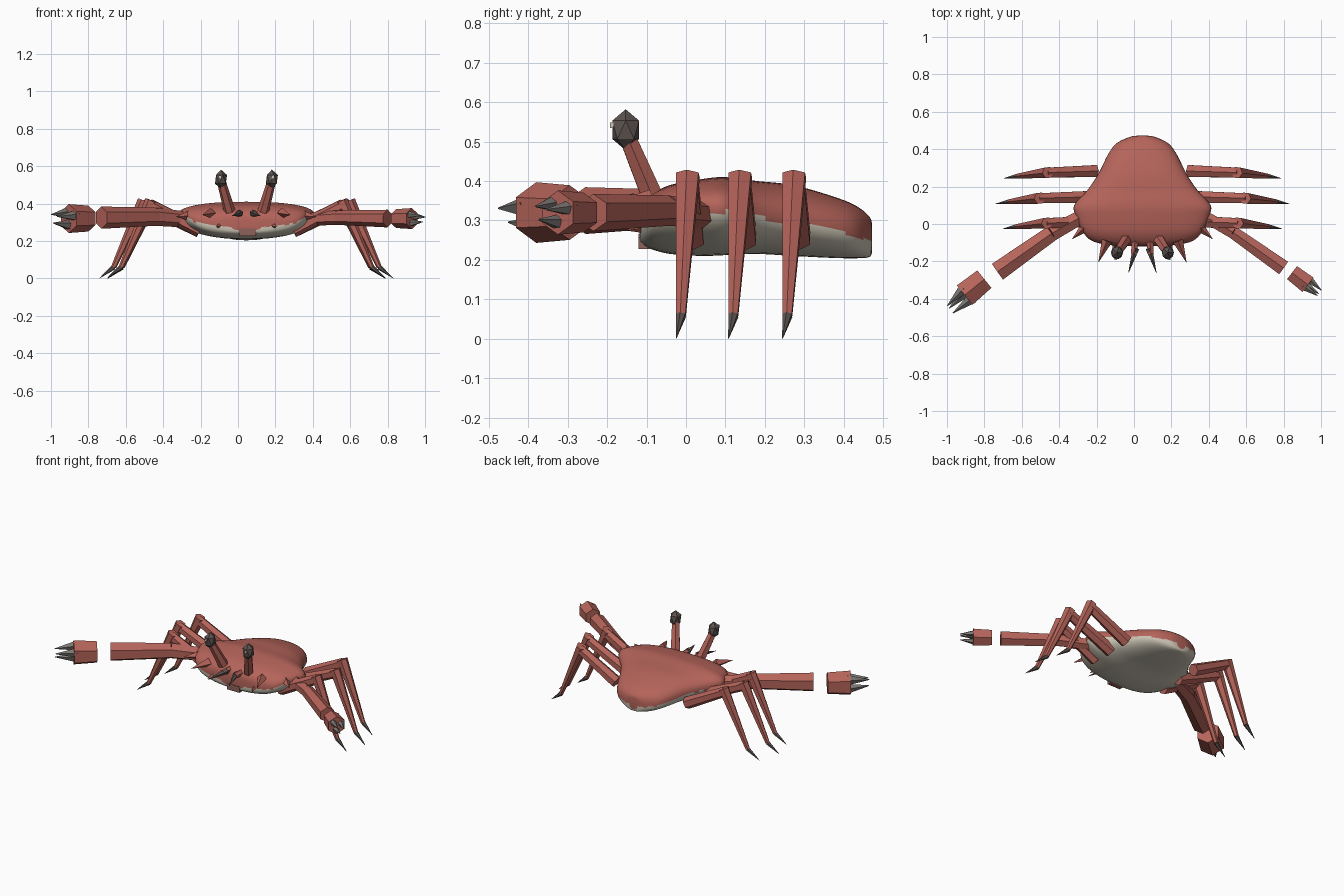
import bpy, bmesh, math, random
from mathutils import Vector, Matrix

random.seed(4)
if "Cube" in bpy.data.objects:
    bpy.data.objects.remove(bpy.data.objects["Cube"])

CX = 0.045  # centre line of the body


def material(name, rgb):
    m = bpy.data.materials.new(name)
    m.use_nodes = True
    m.diffuse_color = (*rgb, 1)
    m.node_tree.nodes["Principled BSDF"].inputs["Base Color"].default_value = (*rgb, 1)
    return m


RED = material("shell red", (0.46, 0.127, 0.102))
CREAM = material("belly cream", (0.60, 0.56, 0.46))
DARK = material("dark tip", (0.105, 0.085, 0.078))
GREY = material("claw grey", (0.20, 0.185, 0.175))
MOUTH = material("mouth brown", (0.27, 0.12, 0.10))


def finish(bm, name, *mats):
    bmesh.ops.recalc_face_normals(bm, faces=bm.faces)
    me = bpy.data.meshes.new(name)
    bm.to_mesh(me)
    bm.free()
    for m in mats:
        me.materials.append(m)
    ob = bpy.data.objects.new(name, me)
    bpy.context.collection.objects.link(ob)
    return ob


def prism(name, a, b, r0, r1, mat, sides=6, twist=0.0):
    """Tapered straight prism from point a to point b."""
    a, b = Vector(a), Vector(b)
    d = b - a
    bm = bmesh.new()
    mx = (Matrix.Translation((a + b) / 2) @ d.to_track_quat('Z', 'Y').to_matrix().to_4x4()
          @ Matrix.Rotation(twist, 4, 'Z'))
    bmesh.ops.create_cone(bm, cap_ends=True, segments=sides, radius1=r0, radius2=r1,
                          depth=d.length, matrix=mx)
    return finish(bm, name, mat)


def box(name, centre, size, mat):
    bm = bmesh.new()
    bmesh.ops.create_cube(bm, size=1,
                          matrix=Matrix.Translation(centre) @ Matrix.Diagonal((*size, 1)))
    return finish(bm, name, mat)


# Body: lofted sections of y, half width, bottom, waist, top
ROWS = [(-0.118, 0.08, 0.255, 0.275, 0.31), (-0.112, 0.18, 0.242, 0.285, 0.34),
        (-0.09, 0.27, 0.228, 0.305, 0.365), (-0.04, 0.32, 0.215, 0.33, 0.39),
        (0.04, 0.355, 0.21, 0.335, 0.405), (0.10, 0.365, 0.212, 0.33, 0.41),
        (0.18, 0.295, 0.215, 0.315, 0.40), (0.27, 0.235, 0.21, 0.30, 0.39),
        (0.37, 0.185, 0.205, 0.28, 0.362), (0.43, 0.14, 0.204, 0.265, 0.338),
        (0.465, 0.07, 0.207, 0.25, 0.31), (0.472, 0.03, 0.22, 0.25, 0.29)]


def spline(i, t):
    p = [Vector(ROWS[min(max(i + k, 0), len(ROWS) - 1)]) for k in (-1, 0, 1, 2)]
    return 0.5 * (2 * p[1] + (p[2] - p[0]) * t + (2 * p[0] - 5 * p[1] + 4 * p[2] - p[3]) * t ** 2
                  + (3 * p[1] - p[0] - 3 * p[2] + p[3]) * t ** 3)


SIDES, STEPS = 48, 4
sections = [spline(i, k / STEPS) for i in range(len(ROWS) - 1) for k in range(STEPS)]
sections.append(Vector(ROWS[-1]))
bm = bmesh.new()
rings = []
for y, w, zb, zm, zt in sections:
    ring = []
    for k in range(SIDES):
        a = 2 * math.pi * k / SIDES
        c, s = math.cos(a), math.sin(a)
        x = math.copysign(abs(c) ** 0.85, c) * w
        z = zm + (zt - zm) * s ** 0.8 if s > 0 else zm + (zm - zb) * s
        ring.append(bm.verts.new((CX + x, y, z)))
    rings.append(ring)
for r0, r1 in zip(rings, rings[1:]):
    jag = [random.choice((0, 0, 1)) for _ in range(2)]
    for k in range(SIDES):
        n = (k + 1) % SIDES
        f = bm.faces.new((r0[k], r0[n], r1[n], r1[k]))
        f.smooth = True
        low = SIDES // 2 + jag[0] <= k < SIDES - jag[1]
        f.material_index = int(low)
for ring in (rings[0], rings[-1]):
    bm.faces.new(ring).smooth = True
finish(bm, "body_shell", RED, CREAM)

# Mouth
box("mouth", (CX + 0.005, -0.103, 0.247), (0.09, 0.036, 0.038), MOUTH)

for side, s in (("left", 1), ("right", -1)):
    def at(off, y, z):
        return (CX + s * off, y, z)

    # Walking legs
    for label, y, reach in (("front", 0.005, 0.745), ("middle", 0.138, 0.785), ("back", 0.275, 0.74)):
        name = f"{side}_{label}_leg"
        knee = at(reach - 0.225, y, 0.395)
        ankle = at(reach - 0.075, y - 0.018, 0.06)
        prism(name + "_upper", at(0.25, y + 0.008, 0.255), knee, 0.037, 0.03, RED)
        prism(name + "_lower", at(reach - 0.235, y, 0.415), ankle, 0.033, 0.014, RED)
        prism(name + "_tip", ankle, at(reach, y - 0.03, 0.001), 0.014, 0.001, DARK)

    # Eye stalks and eyes
    prism(side + "_eye_stalk", at(0.09, -0.085, 0.36), at(0.133, -0.15, 0.515), 0.031, 0.024, RED)
    bm = bmesh.new()
    bmesh.ops.create_icosphere(bm, subdivisions=1, radius=1,
                               matrix=Matrix.Translation(at(0.136, -0.153, 0.53))
                               @ Matrix.Diagonal((0.036, 0.04, 0.052, 1)))
    finish(bm, side + "_eye", DARK)
    box(side + "_eye_glint", at(0.142, -0.188, 0.542), (0.014, 0.009, 0.014), CREAM)

    # Shell spikes and feelers
    prism(side + "_brow_spike", at(0.19, -0.09, 0.35), at(0.235, -0.205, 0.34), 0.028, 0.001, RED, 4)
    prism(side + "_cheek_spike", at(0.31, -0.02, 0.335), at(0.375, -0.08, 0.33), 0.026, 0.001, RED, 4)
    prism(side + "_jaw_spike", at(0.14, -0.09, 0.285), at(0.16, -0.15, 0.275), 0.02, 0.001, RED, 4)
    prism(side + "_feeler_base", at(0.04, -0.09, 0.345), at(0.045, -0.16, 0.35), 0.02, 0.016, RED, 5)
    prism(side + "_feeler_tip", at(0.035, -0.13, 0.35), at(0.075, -0.262, 0.335), 0.019, 0.001, DARK, 5)

# Pincer arms: shoulder, elbow, wrist, hand start, hand end, fingertip, arm radius, hand radius
ARMS = (("left", (0.36, 0.05, 0.315), (0.53, -0.045, 0.325), (0.80, -0.235, 0.32),
         (0.845, -0.26, 0.32), (0.93, -0.325, 0.32), (0.99, -0.37, 0.32), 0.043, 0.056),
        ("right", (-0.28, 0.04, 0.315), (-0.44, -0.05, 0.33), (-0.73, -0.255, 0.325),
         (-0.80, -0.295, 0.32), (-0.905, -0.38, 0.32), (-0.985, -0.455, 0.32), 0.054, 0.077))
for side, shoulder, elbow, wrist, h0, h1, tip, r, hr in ARMS:
    prism(side + "_upper_arm", shoulder, elbow, r * 0.8, r * 0.9, RED)
    prism(side + "_forearm", elbow, wrist, r * 0.9, r * 1.1, RED)
    prism(side + "_hand", h0, h1, hr * 0.9, hr, RED)
    # Three pointed fingers around the hand's axis
    axis = (Vector(h1) - Vector(h0)).normalized()
    across = axis.cross(Vector((0, 0, 1)))
    for label, u, v in (("upper", 0.4, 0.4), ("inner", -0.5, 0.2), ("lower", 0.1, -0.45)):
        shift = (across * u + Vector((0, 0, v))) * hr
        prism(f"{side}_{label}_finger", Vector(h1) + shift - axis * 0.02,
              Vector(tip) + shift * 0.7, hr * 0.4, 0.002, GREY, 5)
